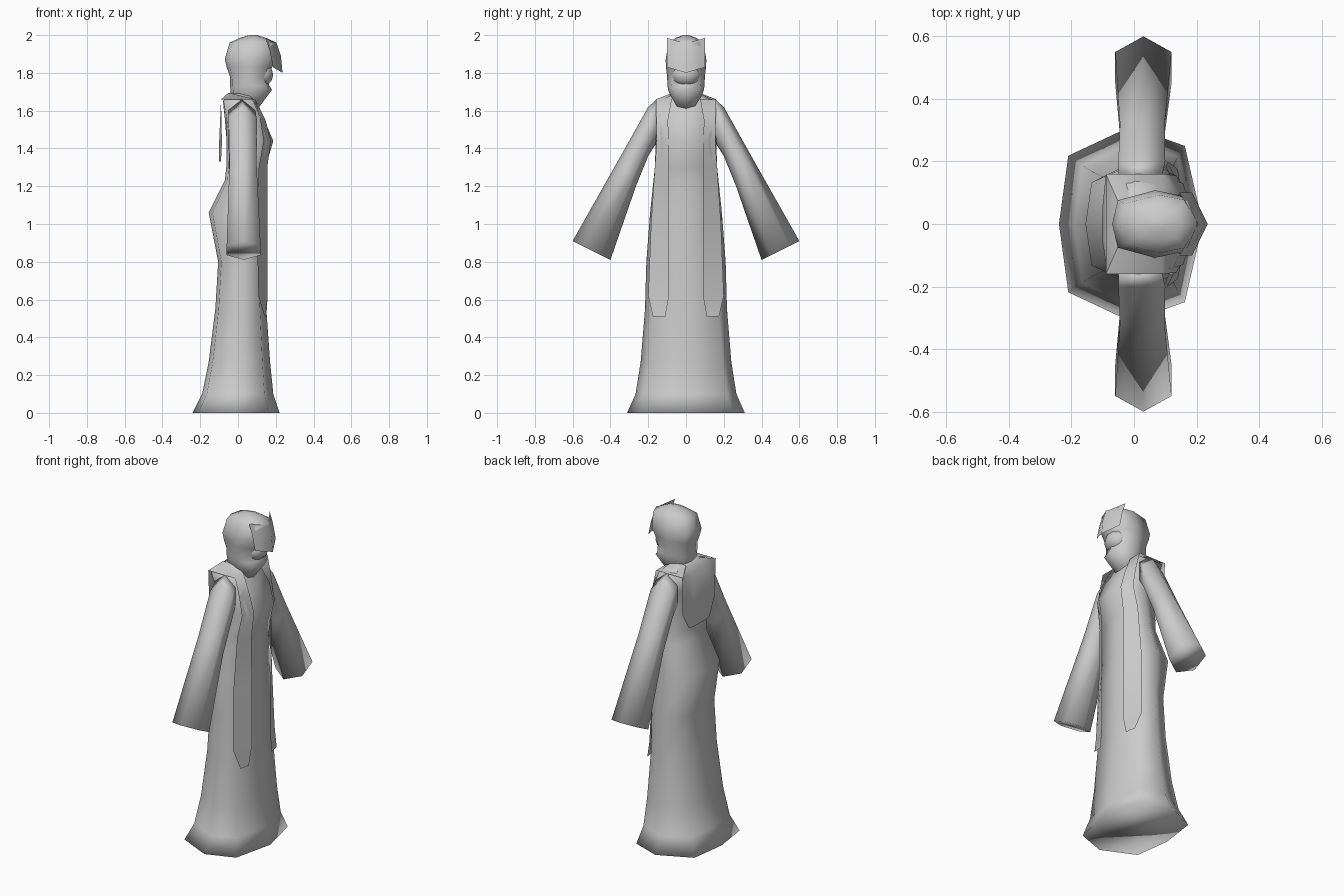
import bpy

if "Cube" in bpy.data.objects:
    bpy.data.objects.remove(bpy.data.objects["Cube"])

# Half outline of a rounded cross-section, front (+x) to back (-x)
OUTLINE = [(1, 0), (.75, .8), (0, 1), (-.87, .7), (-1, 0)]
BOXY = [(1, 0), (.95, .92), (0, 1), (-.95, .95), (-1, 0)]


def make(name, verts, faces, smooth=True):
    me = bpy.data.meshes.new(name)
    me.from_pydata(verts, [], faces)
    me.update()
    if smooth:
        me.shade_smooth()
    ob = bpy.data.objects.new(name, me)
    bpy.context.collection.objects.link(ob)
    return ob


def loft(name, rings):
    """Skin equal-sized rings and cap both ends."""
    n = len(rings[0])
    faces = [(a * n + i, a * n + (i + 1) % n, (a + 1) * n + (i + 1) % n, (a + 1) * n + i)
             for a in range(len(rings) - 1) for i in range(n)]
    faces += [tuple(reversed(range(n))), tuple(range((len(rings) - 1) * n, len(rings) * n))]
    return make(name, [v for r in rings for v in r], faces)


def ring(z, x0, x1, w, box=0):
    c, h = (x0 + x1) / 2, (x1 - x0) / 2
    half = [((a[0] * (1 - box) + b[0] * box), (a[1] * (1 - box) + b[1] * box))
            for a, b in zip(OUTLINE, BOXY)]
    full = half + [(x, -y) for x, y in half[-2:0:-1]]
    return [(c + h * x, w * y, z) for x, y in full]


def sheet(name, rows, smooth=True):
    n = len(rows[0])
    faces = [(r * n + i, r * n + i + 1, (r + 1) * n + i + 1, (r + 1) * n + i)
             for r in range(len(rows) - 1) for i in range(n - 1)]
    return make(name, [v for r in rows for v in r], faces, smooth)


# Long robe with flared hem, hips, waist and chest: z, back x, front x, half width
loft("robe", [ring(*r) for r in [
    (0, -.24, .22, .312), (.10, -.19, .187, .267), (.27, -.155, .17, .24),
    (.55, -.12, .15, .217), (.80, -.105, .145, .21), (1.06, -.155, .143, .19),
    (1.23, -.07, .142, .172), (1.30, -.062, .145, .165, .2), (1.44, -.06, .187, .16, .1),
    (1.56, -.07, .135, .165, .5), (1.65, -.08, .085, .158, 1), (1.69, -.05, .065, .075)]])

# Wide sleeves: top (y, z), bottom (y, z), back x, front x
SLEEVE = [(.155, 1.66, .155, 1.43, -.05, .09), (.2, 1.62, .2, 1.36, -.05, .1),
          (.34, 1.37, .265, 1.2, -.045, .098), (.6, .91, .4, .81, -.06, .12)]
for side, s in (("left", 1), ("right", -1)):
    rings = []
    for ty, tz, by, bz, x0, x1 in SLEEVE:
        pts = [((x0 + x1) / 2, 0), (x1, .25), (x1, .75), ((x0 + x1) / 2, 1), (x0, .75), (x0, .25)]
        rings.append([(x, s * (ty + (by - ty) * t), tz + (bz - tz) * t) for x, t in pts][::s])
    loft(side + "_sleeve", rings)

    # Stole band from the shoulder down the front: z, inner x, inner y, outer x, outer y
    band = [(.51, .15, .11, .14, .175), (.62, .157, .09, .108, .2), (1.0, .157, .09, .1, .185),
            (1.3, .155, .09, .11, .165), (1.44, .174, .092, .135, .155),
            (1.55, .146, .095, .118, .157), (1.66, .09, .075, .092, .16)]
    rows = [[(xi, s * yi, z), (xo, s * yo, z)][::s] for z, xi, yi, xo, yo in band]
    rows.append([(-.05, s * .07, 1.695), (-.09, s * .16, 1.66)][::s])
    sheet(side + "_stole", rows)

# Back flap of the stole: z, middle x, side x, half width
sheet("back_flap", [[(xs, w, z), (xm, w * .4, z), (xm, -w * .4, z), (xs, -w, z)]
                    for z, xm, xs, w in [(1.69, -.05, -.05, .07), (1.66, -.09, -.09, .16),
                                         (1.43, -.1, -.085, .155), (1.33, -.1, -.09, .1)]])

# Wrapped head with scarf at the jaw and a narrow face opening
loft("head_wrap", [ring(*r) for r in [
    (1.61, -.035, .105, .055), (1.71, -.04, .18, .095), (1.735, -.042, .165, .098),
    (1.78, -.042, .16, .1), (1.83, -.06, .18, .106), (1.87, -.07, .205, .108),
    (1.96, -.045, .203, .093), (1.985, .01, .15, .055), (2.0, .06, .1, .015)]])

# Rounded face in the opening
bpy.ops.mesh.primitive_uv_sphere_add(segments=10, ring_count=6, radius=1, location=(.12, 0, 1.79))
face = bpy.context.object
face.name = "face"
face.scale = (.07, .08, .065)
bpy.ops.object.shade_smooth()

# Overhanging brim above the face
sheet("brim", [[(x - d * abs(t), t * .1, z + .03 * abs(t)) for t in (-1, -.75, 0, .75, 1)]
               for x, z, d in [(.205, 1.955, .06), (.227, 1.89, .06), (.236, 1.8, .05)]])
